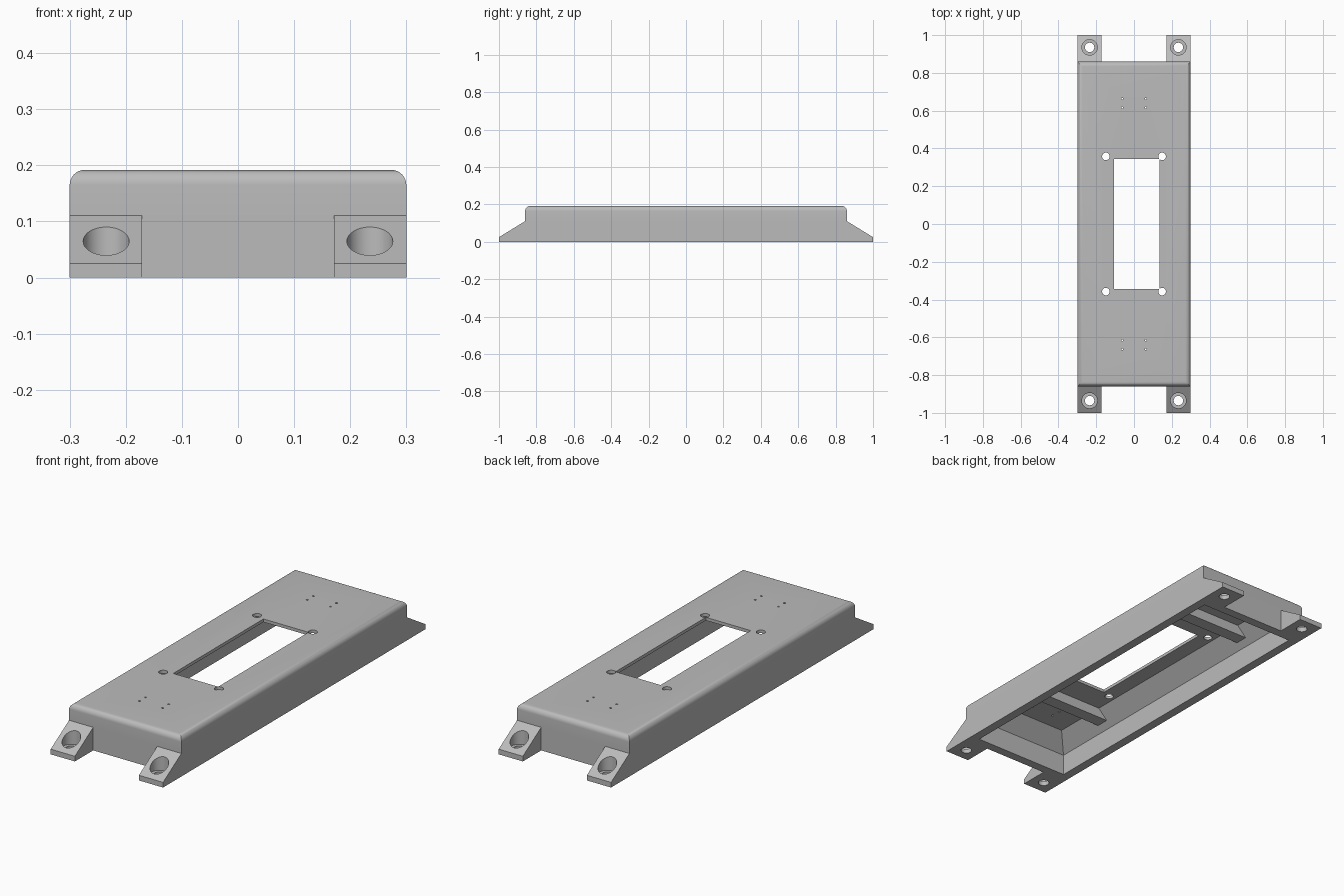
import bpy, bmesh
from mathutils import Matrix

old = bpy.data.objects.get("Cube")
if old:
    bpy.data.objects.remove(old, do_unlink=True)

grey = bpy.data.materials.new("plain grey")
grey.use_nodes = True
colour = (0.5, 0.5, 0.5, 1)
grey.diffuse_color = colour
grey.node_tree.nodes["Principled BSDF"].inputs["Base Color"].default_value = colour

HX, HY, TOP = 0.3, 0.86, 0.192      # outer shell half sizes and height
WALL, CEIL, BEND = 0.044, 0.177, 0.103  # wall thickness, ceiling, start of inner slope


def finish(name, bm):
    bmesh.ops.recalc_face_normals(bm, faces=bm.faces)
    mesh = bpy.data.meshes.new(name)
    bm.to_mesh(mesh)
    bm.free()
    mesh.materials.append(grey)
    obj = bpy.data.objects.new(name, mesh)
    bpy.context.collection.objects.link(obj)
    return obj


def loft(name, rings):
    """Solid through rings with equal point counts."""
    bm = bmesh.new()
    loops = [[bm.verts.new(p) for p in ring] for ring in rings]
    n = len(loops[0])
    for a, b in zip(loops, loops[1:]):
        for i in range(n):
            j = (i + 1) % n
            bm.faces.new((a[i], a[j], b[j], b[i]))
    bm.faces.new(loops[0])
    bm.faces.new(loops[-1])
    return finish(name, bm)


def rect(x0, x1, y0, y1, z):
    return [(x0, y0, z), (x1, y0, z), (x1, y1, z), (x0, y1, z)]


def block(name, x0, x1, y0, y1, z0, z1):
    return loft(name, [rect(x0, x1, y0, y1, z0), rect(x0, x1, y0, y1, z1)])


def rod(name, x, y, r, z0, z1, sides):
    bm = bmesh.new()
    bmesh.ops.create_cone(bm, cap_ends=True, segments=sides, radius1=r, radius2=r,
                          depth=z1 - z0, matrix=Matrix.Translation((x, y, (z0 + z1) / 2)))
    return finish(name, bm)


def activate(obj):
    bpy.ops.object.select_all(action='DESELECT')
    obj.select_set(True)
    bpy.context.view_layer.objects.active = obj


def combine(obj, other, operation):
    mod = obj.modifiers.new("combine", 'BOOLEAN')
    mod.operation, mod.solver, mod.object = operation, 'EXACT', other
    activate(obj)
    bpy.ops.object.modifier_apply(modifier=mod.name)
    bpy.data.objects.remove(other, do_unlink=True)


# Outer shell with rounded top edges
shell = block("enclosure_shell", -HX, HX, -HY, HY, 0, TOP)
bm = bmesh.new()
bm.from_mesh(shell.data)
top_edges = [e for e in bm.edges if all(v.co.z > TOP - 0.001 for v in e.verts)]
bmesh.ops.bevel(bm, geom=top_edges, offset=0.027, segments=8, profile=0.5, affect='EDGES')
bm.to_mesh(shell.data)
bm.free()

corners = [(sx, sy) for sx in (-1, 1) for sy in (-1, 1)]

# Sloped mounting feet, flush with the long sides
for sx, sy in corners:
    profile = [(0.83, 0), (1, 0), (1, 0.025), (HY, 0.111), (0.83, 0.111)]
    foot = loft("mounting_foot", [[(sx * x, sy * y, z) for y, z in profile]
                                  for x in (0.171, HX)])
    combine(shell, foot, 'UNION')

# Hollow underside with sloped upper walls
IX, IY, D = HX - WALL, HY - WALL, CEIL - BEND
cavity = loft("cavity_cutter", [rect(-IX, IX, -IY, IY, -0.1), rect(-IX, IX, -IY, IY, BEND),
                                rect(D - IX, IX - D, D - IY, IY - D, CEIL)])
combine(shell, cavity, 'DIFFERENCE')

# Window in the top
combine(shell, block("window_cutter", -0.105, 0.135, -0.344, 0.344, 0.12, 0.3), 'DIFFERENCE')

# Screw holes: feet, window corners and small pin holes
for sx, sy in corners:
    holes = [(0.235, 0.935, 0.041, 0.022, 0.3, 32), (0.235, 0.935, 0.025, -0.1, 0.1, 24),
             (0.149, 0.358, 0.02, 0.12, 0.3, 24),
             (0.062, 0.616, 0.005, 0.12, 0.3, 8), (0.062, 0.663, 0.005, 0.12, 0.3, 8)]
    for x, y, r, z0, z1, sides in holes:
        combine(shell, rod("hole_cutter", sx * x, sy * y, r, z0, z1, sides), 'DIFFERENCE')

# Cross ribs under the top, following the sloped walls
RIB = 0.129
for side, name in ((-1, "front_rib"), (1, "rear_rib")):
    low, high = IX - (RIB - BEND), IX - D
    section = [(-low, RIB), (low, RIB), (high, CEIL), (-high, CEIL)]
    loft(name, [[(x, side * y, z) for x, z in section] for y in (0.472, 0.535)])

activate(shell)
bpy.ops.object.shade_smooth_by_angle(angle=0.6)
